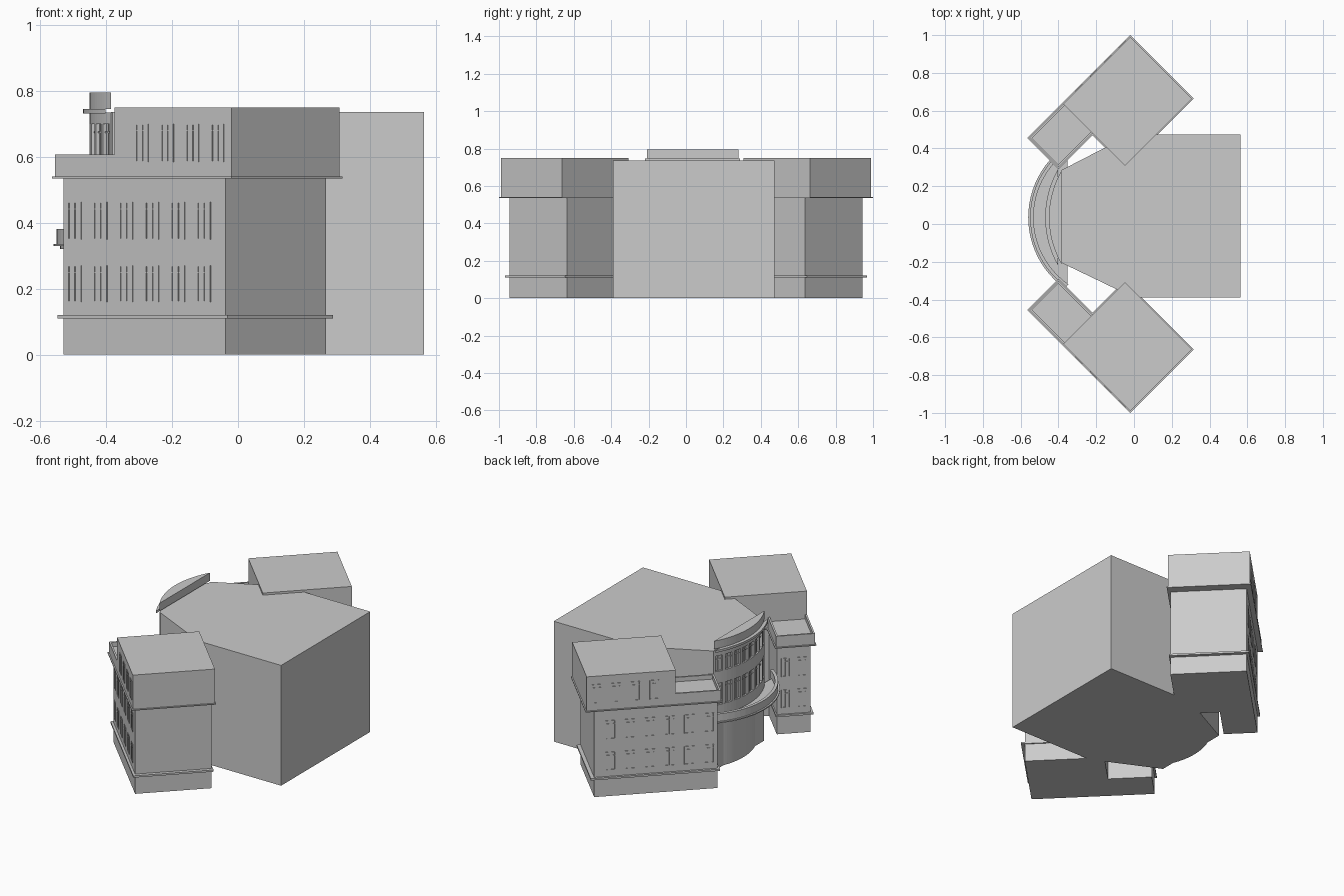
import bpy, bmesh, math

if "Cube" in bpy.data.objects:
    bpy.data.objects.remove(bpy.data.objects["Cube"])

def material(name, v):
    m = bpy.data.materials.new(name)
    m.diffuse_color = (v, v, v, 1)
    m.use_nodes = True
    m.node_tree.nodes["Principled BSDF"].inputs["Base Color"].default_value = m.diffuse_color
    return m

STONE = material("grey_stone", 0.6)
CY = 0.035  # centre line of the curved bay


def prisms(name, parts):
    """One object from a list of (outline, z0, z1) vertical prisms."""
    bm = bmesh.new()
    for pts, z0, z1 in parts:
        lo = [bm.verts.new((x, y, z0)) for x, y in pts]
        hi = [bm.verts.new((x, y, z1)) for x, y in pts]
        n = len(pts)
        bm.faces.new(lo)
        bm.faces.new(hi)
        for i in range(n):
            j = (i + 1) % n
            bm.faces.new((lo[i], lo[j], hi[j], hi[i]))
    bmesh.ops.recalc_face_normals(bm, faces=bm.faces)
    me = bpy.data.meshes.new(name)
    bm.to_mesh(me)
    bm.free()
    me.materials.append(STONE)
    ob = bpy.data.objects.new(name, me)
    bpy.context.collection.objects.link(ob)
    return ob


def arc(left, r, a0, a1, n=24):
    """Arc of radius r whose most forward point is x = left, angles from -x."""
    cx = left + r
    return [(cx - r * math.cos(math.radians(a0 + (a1 - a0) * i / n)),
             CY + r * math.sin(math.radians(a0 + (a1 - a0) * i / n))) for i in range(n + 1)]


def band(left, r, t, a0, a1, n=24):
    """Curved wall outline of thickness t."""
    return arc(left, r, a0, a1, n) + arc(left + t, r - t, a0, a1, n)[::-1]


# Central block
prisms("main_hall", [([(0.565, 0.473), (-0.02, 0.473), (-0.385, 0.285), (-0.385, -0.205),
                       (0.0, -0.39), (0.565, -0.39)], 0, 0.737)])

# Curved bay: base, recessed glazing, spandrels, piers, cornice, parapet
R, A = 0.494, 29.7
prisms("bay_base", [(arc(-0.415, 0.40, -25, 25), 0, 0.33)])
prisms("bay_glazing", [(arc(-0.438, R - 0.012, -A, A), 0.33, 0.735)])
prisms("bay_spandrels", [(band(-0.45, R, 0.02, -A, A), z0, z1)
                         for z0, z1 in ((0.33, 0.40), (0.53, 0.605), (0.70, 0.735))])
COUNT = 8
step = 2 * A / COUNT
piers, bars = [], []
for i in range(COUNT + 1):
    c = -A + i * step
    piers.append((band(-0.45, R, 0.02, max(-A, c - 1), min(A, c + 1), 1), 0.40, 0.70))
    if i < COUNT:
        m = c + step / 2
        bars.append((band(-0.443, R - 0.007, 0.012, m - 0.3, m + 0.3, 1), 0.40, 0.70))
prisms("bay_piers", piers)
for z in (0.50, 0.672):
    bars.append((band(-0.443, R - 0.007, 0.012, -A, A), z, z + 0.005))
prisms("bay_window_bars", bars)
prisms("bay_cornice", [(arc(-0.47, R + 0.02, -A, A), 0.732, 0.746)])
prisms("bay_parapet", [(arc(-0.45, R, -A, A), 0.746, 0.795)])

# Curved balcony
prisms("balcony_slab", [(arc(-0.56, 0.46, -55, 55), 0.329, 0.336),
                        (arc(-0.54, 0.44, -55, 55), 0.32, 0.329)])
prisms("balcony_wall", [(band(-0.55, 0.45, 0.018, -55, 55), 0.336, 0.382)])


# Diagonal wings, laid out in s = x + y (depth) and d = x - y (length)
def wing(side):
    tag = "left" if side > 0 else "right"

    def outline(pts):
        return [((s + d) / 2, side * -(s - d) / 2) for s, d in pts]

    def rect(s0, s1, d0, d1):
        return outline([(s0, d0), (s1, d0), (s1, d1), (s0, d1)])

    def ell(s0, s1, s2, d0, d1, d2):
        return outline([(s0, d0), (s1, d0), (s1, d1), (s2, d1), (s2, d2), (s0, d2)])

    prisms(tag + "_wing_walls", [(ell(-0.98, -0.71, -0.37, -0.08, 0.27, 0.905), 0, 0.54)])
    prisms(tag + "_wing_belt", [(ell(-1.0, -0.70, -0.36, -0.095, 0.26, 0.935), 0.11, 0.121)])
    prisms(tag + "_wing_cornice", [(ell(-1.02, -0.69, -0.347, -0.11, 0.25, 0.98), 0.535, 0.541)])
    prisms(tag + "_penthouse", [(rect(-1.01, -0.355, 0.26, 0.97), 0.541, 0.75)])
    # Terrace floor with a low rim
    prisms(tag + "_terrace", [(rect(-1.01, -0.70, -0.10, 0.26), 0.541, 0.58),
                              (rect(-1.01, -0.995, -0.10, 0.26), 0.58, 0.607),
                              (rect(-0.715, -0.70, -0.10, 0.26), 0.58, 0.607),
                              (rect(-0.995, -0.715, -0.10, -0.085), 0.58, 0.607)])

    # Window frames: jambs, mullion, sill, head and transom
    frames = []

    def window(face, c, w, z0, z1, on_end=False):
        def bar(a, b, lo, hi):
            r = rect(face - 0.004, face + 0.002, a, b)
            if on_end:
                r = rect(a, b, face - 0.004, face + 0.002)
            frames.append((r, lo, hi))
        for k in (-1, 0, 1):
            x = c + k * (w / 2 - 0.003)
            bar(x - 0.003, x + 0.003, z0, z1)
        for z in (z0, z1 - 0.003, z1 - 0.022):
            bar(c - w / 2, c + w / 2, z, z + 0.003)

    for z0, z1 in ((0.16, 0.27), (0.35, 0.463)):
        for i in range(6):
            window(-0.98, -0.01 + 0.157 * i, 0.08, z0, z1)
        for s in (-0.91, -0.78):
            window(-0.08, s, 0.07, z0, z1, True)
    for i in range(4):
        window(-1.01, 0.43 + 0.153 * i, 0.075, 0.585, 0.70)
    prisms(tag + "_wing_window_frames", frames)


wing(1)
wing(-1)
